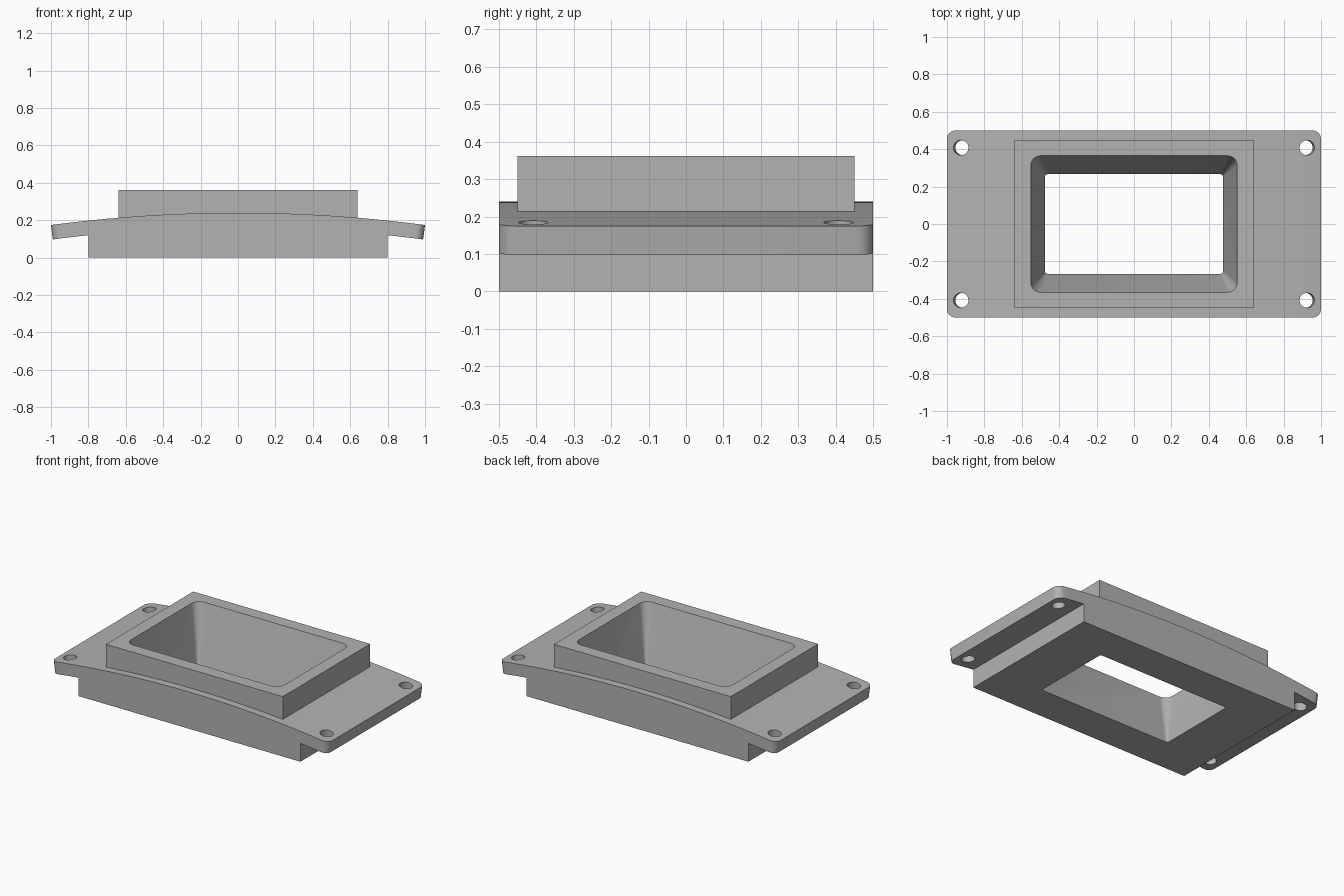
import bpy, bmesh
from math import sin, cos, asin, pi
from mathutils import Matrix, Vector

cube = bpy.data.objects.get("Cube")
if cube:
    bpy.data.objects.remove(cube, do_unlink=True)

grey = bpy.data.materials.new("plain grey")
grey.use_nodes = True
colour = (0.45, 0.45, 0.45, 1)
grey.diffuse_color = colour
grey.node_tree.nodes["Principled BSDF"].inputs["Base Color"].default_value = colour

RADIUS, CROWN, THICK = 7.7, 0.24, 0.078
END = asin(1 / RADIUS)
SEGMENTS = 20


def finish(name, bm):
    bmesh.ops.recalc_face_normals(bm, faces=bm.faces)
    mesh = bpy.data.meshes.new(name)
    bm.to_mesh(mesh)
    bm.free()
    mesh.materials.append(grey)
    obj = bpy.data.objects.new(name, mesh)
    bpy.context.collection.objects.link(obj)
    return obj


def on_arc(angle, depth=0):
    r = RADIUS - depth
    return Vector((r * sin(angle), 0, CROWN - RADIUS + r * cos(angle)))


def combine(target, other, operation):
    mod = target.modifiers.new(operation, "BOOLEAN")
    mod.operation, mod.solver, mod.object = operation, "EXACT", other
    bpy.context.view_layer.objects.active = target
    bpy.ops.object.modifier_apply(modifier=mod.name)
    bpy.data.objects.remove(other, do_unlink=True)


def rounded_ring(bm, hx, hy, radius, z, steps=8):
    ring = []
    for k, (sx, sy) in enumerate([(1, 1), (-1, 1), (-1, -1), (1, -1)]):
        for i in range(steps + 1):
            a = (k + i / steps) * pi / 2
            ring.append(bm.verts.new((sx * (hx - radius) + radius * cos(a),
                                      sy * (hy - radius) + radius * sin(a), z)))
    return ring


# Curved mounting plate and straight lower block, one extruded profile
block = asin(0.8 / (RADIUS - THICK))
top = [on_arc(END * (2 * i / SEGMENTS - 1)) for i in range(SEGMENTS + 1)]
under = [on_arc(END + (block - END) * i / 3, THICK) for i in range(4)]
foot = [Vector((0.8, 0, 0)), Vector((-0.8, 0, 0))]
mirrored = [Vector((-p.x, 0, p.z)) for p in reversed(under)]
bm = bmesh.new()
face = bm.faces.new([bm.verts.new(p + Vector((0, -0.5, 0)))
                     for p in top + under + foot + mirrored])
extruded = bmesh.ops.extrude_face_region(bm, geom=[face])["geom"]
bmesh.ops.translate(bm, vec=(0, 1, 0),
                    verts=[v for v in extruded if isinstance(v, bmesh.types.BMVert)])
corners = [e for e in bm.edges
           if all(abs(v.co.x) > 0.98 for v in e.verts)
           and abs(e.verts[0].co.y - e.verts[1].co.y) < 0.01]
bmesh.ops.bevel(bm, geom=corners, offset=0.045, segments=8, profile=0.5, affect="EDGES")
body = finish("curved_mounting_frame", bm)

# Raised rectangular collar
bm = bmesh.new()
bmesh.ops.create_cube(bm, size=1, matrix=Matrix.Translation((0, 0, 0.231))
                      @ Matrix.Diagonal((1.276, 0.9, 0.262, 1)))
combine(body, finish("collar", bm), "UNION")

# Tapered opening, rounded at the top and nearly sharp at the bottom
bm = bmesh.new()
over = 0.1
rings = []
for z in (-over, 0.362 + over):
    t = z / 0.362
    rings.append(rounded_ring(bm, 0.477 + 0.075 * t, 0.266 + 0.099 * t,
                              max(0.003, 0.05 * t), z))
low, high = rings
bm.faces.new(low)
bm.faces.new(high)
for i in range(len(low)):
    j = (i + 1) % len(low)
    bm.faces.new((low[i], low[j], high[j], high[i]))
bmesh.ops.triangulate(bm, faces=bm.faces)
combine(body, finish("opening_cutter", bm), "DIFFERENCE")

# Four screw holes square to the curved plate
for sx in (-1, 1):
    for sy in (-1, 1):
        angle = sx * asin(0.925 / RADIUS)
        place = Matrix.Translation(on_arc(angle, THICK / 2) + Vector((0, sy * 0.408, 0)))
        bm = bmesh.new()
        bmesh.ops.create_cone(bm, cap_ends=True, segments=32, radius1=0.04, radius2=0.04,
                              depth=0.2, matrix=place @ Matrix.Rotation(angle, 4, "Y"))
        combine(body, finish("screw_hole_cutter", bm), "DIFFERENCE")

bpy.ops.object.select_all(action="DESELECT")
body.select_set(True)
bpy.context.view_layer.objects.active = body
bpy.ops.object.shade_smooth_by_angle(angle=pi / 6)
